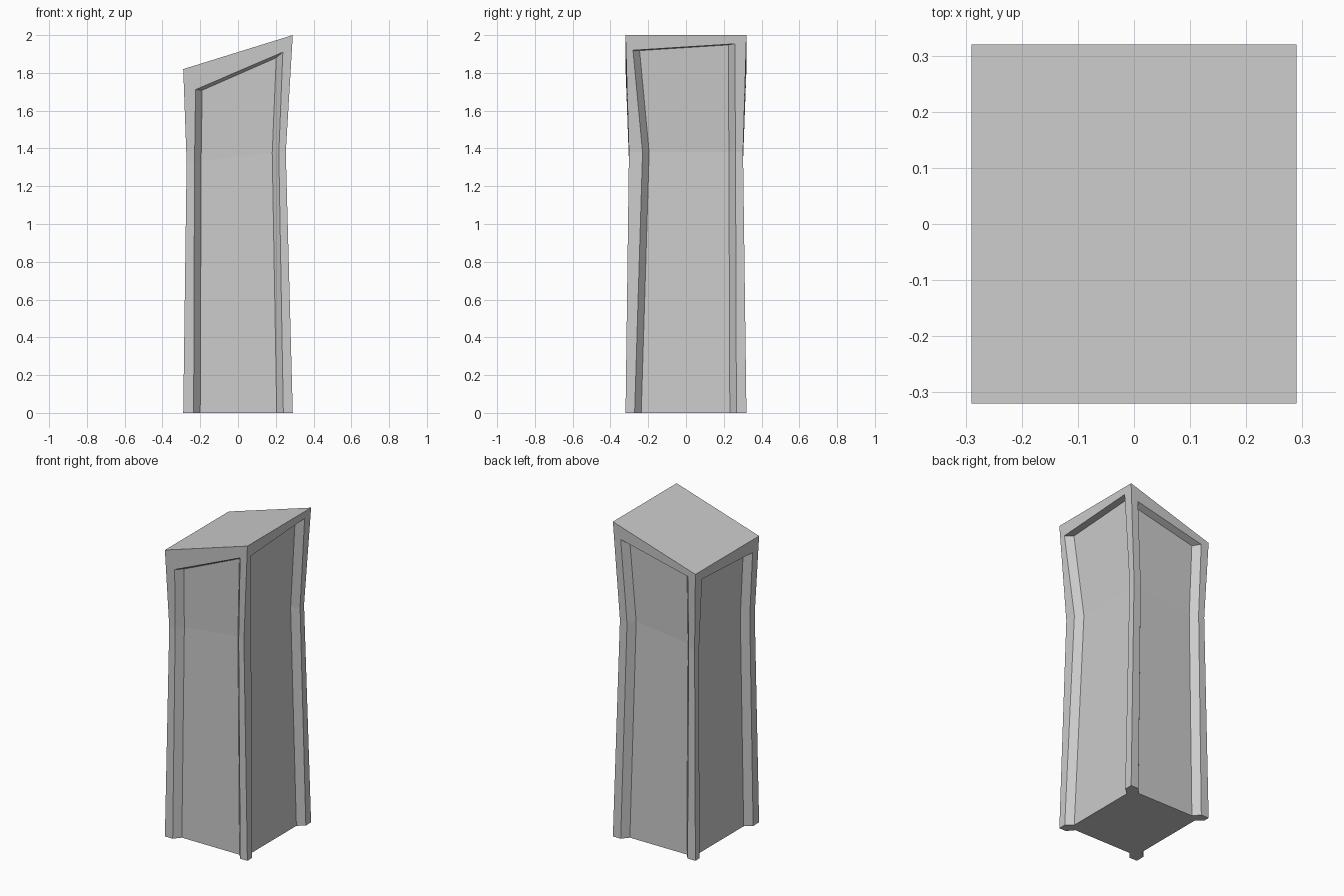
import bpy, bmesh
from mathutils import Vector

if "Cube" in bpy.data.objects:
    bpy.data.objects.remove(bpy.data.objects["Cube"])

DEPTH = 0.042   # recess depth
BEVEL = 0.035   # sideways slope of the recess walls

# Corner columns, counter-clockwise from front left: bottom, waist, slanted top
columns = []
for sx, sy in ((-1, -1), (1, -1), (1, 1), (-1, 1)):
    waist_x = 0.253 if sx > 0 else -0.272
    columns.append([
        Vector((0.29 * sx, 0.32 * sy, 0)),
        Vector((waist_x, 0.302 * sy, 1.38 if sx > 0 else 1.33)),
        Vector((0.29 * sx, 0.32 * sy, 2.0 if sx > 0 else 1.82)),
    ])

# Panel margins per side: (start bottom/waist/top), (end ...), top drops, wall drop
sides = [
    ((0.055, 0.042, 0.063), (0.05, 0.037, 0.05), (0.127, 0.075), 0.017),   # front
    ((0.048, 0.072, 0.037), (0.053, 0.04, 0.06), (0.08, 0.046), 0.004),    # right
    ((0.055, 0.05, 0.05), (0.055, 0.042, 0.055), (0.085, 0.045), 0.012),   # back
    ((0.04, 0.045, 0.068), (0.06, 0.05, 0.058), (0.057, 0.083), 0.004),    # left
]

bm = bmesh.new()
corners = [[bm.verts.new(p) for p in col] for col in columns]
bottom_ring = []


def surface_point(a, b, row, margin, drop=0):
    """Point on the outer face, margin away from column a towards b."""
    def along(r):
        edge = b[r] - a[r]
        return a[r] + edge * (margin / edge.length)
    p = along(row)
    if drop:
        q = along(1)
        p = p.lerp(q, drop / (p.z - q.z))
    return p


for i, (start, end, drops, wall_drop) in enumerate(sides):
    j = (i + 1) % 4
    a, b = columns[i], columns[j]
    across = (b[0] - a[0]).normalized()
    inward = Vector((-across.y, across.x, 0))
    rims, floors = [], []
    for p, q, margins, drop, sign in ((a, b, start, drops[0], 1),
                                      (b, a, end, drops[1], -1)):
        rim, floor = [], []
        slope = (drops[0] - drops[1] + b[2].z - a[2].z) / (b[2] - a[2]).length
        for r in range(3):
            s = surface_point(p, q, r, margins[r], drop if r == 2 else 0)
            f = s + across * sign * BEVEL + inward * DEPTH
            if r == 2:
                f.z += slope * sign * BEVEL - wall_drop
            rim.append(bm.verts.new(s))
            floor.append(bm.verts.new(f))
        rims.append(rim)
        floors.append(floor)
    # corner posts, recess walls and panel floor
    for r in range(2):
        strip = [corners[i], rims[0], floors[0], floors[1], rims[1], corners[j]]
        for l, m in zip(strip, strip[1:]):
            bm.faces.new((l[r], m[r], m[r + 1], l[r + 1]))
    # recess top wall and the band above it
    bm.faces.new((floors[0][2], floors[1][2], rims[1][2], rims[0][2]))
    bm.faces.new((rims[0][2], rims[1][2], corners[j][2], corners[i][2]))
    bottom_ring += [corners[i][0], rims[0][0], floors[0][0], floors[1][0], rims[1][0]]

# roof and base
bm.faces.new([c[2] for c in corners])
bm.faces.new(bottom_ring[::-1])
bmesh.ops.recalc_face_normals(bm, faces=bm.faces)

mesh = bpy.data.meshes.new("tower_body")
bm.to_mesh(mesh)
bm.free()
bpy.context.collection.objects.link(bpy.data.objects.new("tower_body", mesh))
